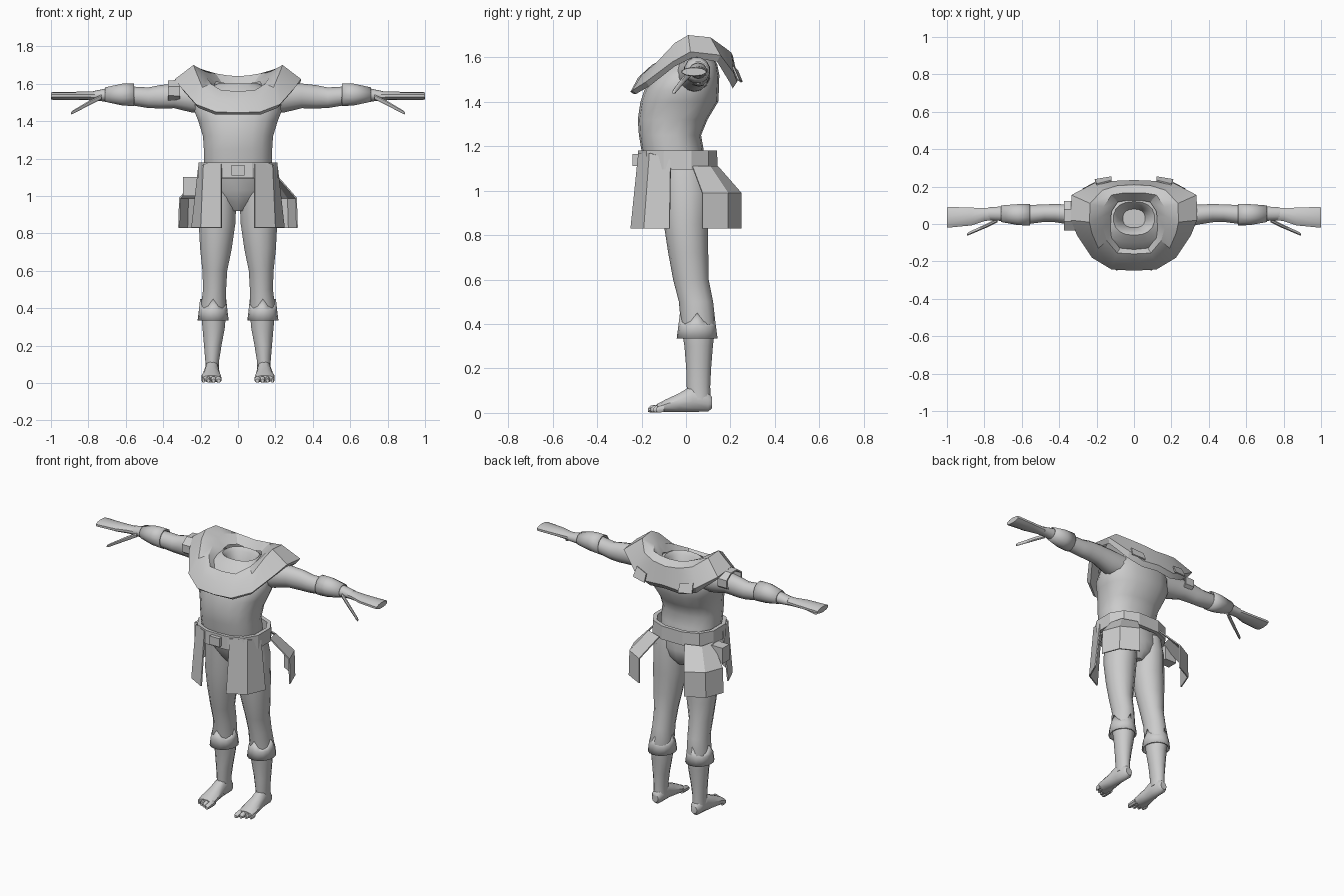
import bpy, bmesh, math
from mathutils import Vector

mat = bpy.data.materials.new("plain_grey")
mat.diffuse_color = (0.6, 0.6, 0.6, 1)


def finish(name, bm, mirror=False, thick=0, smooth=40):
    bmesh.ops.recalc_face_normals(bm, faces=bm.faces)
    me = bpy.data.meshes.new(name)
    bm.to_mesh(me)
    bm.free()
    ob = bpy.data.objects.new(name, me)
    bpy.context.collection.objects.link(ob)
    me.materials.append(mat)
    if thick:
        m = ob.modifiers.new("thickness", 'SOLIDIFY')
        m.thickness, m.offset = thick, -1
    if mirror:
        m = ob.modifiers.new("mirror", 'MIRROR')
        m.use_clip = False
        m.use_mirror_merge = mirror == 'merge'
        m.merge_threshold = 0.002
    if smooth:
        bpy.ops.object.select_all(action='DESELECT')
        ob.select_set(True)
        bpy.context.view_layer.objects.active = ob
        bpy.ops.object.shade_smooth_by_angle(angle=math.radians(smooth))
    return ob


def grid(bm, rows, closed):
    vs = [[bm.verts.new(p) for p in r] for r in rows]
    n = len(vs[0])
    for a, b in zip(vs, vs[1:]):
        for i in range(n if closed else n - 1):
            j = (i + 1) % n
            bm.faces.new((a[i], a[j], b[j], b[i]))
    return vs


def tube(name, axis, rows, n=14, caps=True, power=1.0, **kw):
    """Loft of rounded sections; each row is position, two centres, two radii."""
    bm, pts = bmesh.new(), []
    for t, c1, c2, r1, r2 in rows:
        ring = []
        for i in range(n):
            a = 2 * math.pi * (i + 0.5) / n
            c, s = math.cos(a), math.sin(a)
            u = c1 + r1 * math.copysign(abs(c) ** power, c)
            v = c2 + r2 * math.copysign(abs(s) ** power, s)
            ring.append({'x': (t, u, v), 'y': (u, t, v), 'z': (u, v, t)}[axis])
        pts.append(ring)
    vs = grid(bm, pts, True)
    if caps:
        bm.faces.new(vs[0])
        bm.faces.new(vs[-1])
    return finish(name, bm, **kw)


def sheet(name, rows, **kw):
    bm = bmesh.new()
    grid(bm, rows, False)
    return finish(name, bm, **kw)


def box(name, lo, hi):
    bm = bmesh.new()
    bmesh.ops.create_cube(bm, size=1)
    lo, hi = Vector(lo), Vector(hi)
    for v in bm.verts:
        v.co = (lo + hi) / 2 + v.co * (hi - lo)
    return finish(name, bm, smooth=0)


# Torso, ending in a hollow neck
tube("torso", 'z', [
    (1.10, 0, -.05, .18, .14), (1.18, 0, -.06, .185, .14), (1.25, 0, -.072, .185, .14),
    (1.32, 0, -.06, .19, .157), (1.40, 0, -.03, .215, .175), (1.45, 0, -.02, .235, .168),
    (1.52, 0, 0, .23, .15), (1.57, 0, .02, .17, .12), (1.60, 0, .03, .11, .09),
    (1.58, 0, .03, .09, .07), (1.50, 0, .03, .06, .05)], n=18, power=.85)
tube("pelvis", 'z', [
    (1.13, 0, -.03, .175, .13), (1.03, 0, -.01, .175, .12),
    (.97, 0, 0, .11, .10), (.92, 0, 0, .05, .06)])

# Belt, buckle and pouch
tube("belt", 'z', [(1.095, 0, -.038, .22, .185), (1.18, 0, -.038, .218, .183)],
     n=12, caps=False, power=.8, thick=.025, smooth=0)
box("buckle", (-.035, -.24, 1.11), (.035, -.20, 1.165))
box("pouch", (-.295, -.02, 1.0), (-.21, .05, 1.10))

# Hanging skirt panels, two in front and two behind
sheet("front_panel", [
    [(.09, -.215, 1.17), (.185, -.165, 1.17), (.215, -.07, 1.14)],
    [(.09, -.25, .83), (.20, -.19, .83), (.25, -.075, .83)]],
    mirror=True, thick=.008, smooth=0)
sheet("back_panel", [
    [(.21, .03, 1.11), (.19, .11, 1.11), (.09, .145, 1.11)],
    [(.315, .075, .99), (.27, .19, .99), (.16, .25, .99)],
    [(.32, .075, .83), (.275, .19, .83), (.16, .25, .83)]],
    mirror=True, thick=.008, smooth=0)

# Legs with feet and toes
tube("leg", 'z', [
    (1.10, .10, -.01, .085, .11), (1.0, .105, 0, .10, .11), (.85, .112, 0, .10, .10),
    (.72, .118, .01, .087, .09), (.60, .124, .022, .068, .08), (.50, .125, .045, .063, .077),
    (.40, .132, .055, .070, .078), (.30, .130, .057, .062, .064), (.20, .135, .057, .048, .056),
    (.12, .138, .056, .038, .053), (.06, .138, .06, .038, .05)], mirror=True)
tube("foot", 'y', [
    (.118, .138, .045, .022, .025), (.10, .138, .05, .034, .045), (.03, .14, .065, .038, .063),
    (-.03, .142, .046, .045, .044), (-.09, .143, .032, .054, .030),
    (-.13, .142, .022, .052, .019)], n=12, mirror=True)
for i in range(4):
    x, tip = .104 + .027 * i, -.172 + .012 * i
    r = .017 - .002 * i
    tube("toe_%d" % (i + 1), 'y', [
        (-.10, x, .022, r, .02), (tip + .015, x, .018, r, .017), (tip, x, .012, r * .6, .009)],
        n=8, mirror=True)

# Torn trouser cuffs with a ragged upper edge
bm, rows = bmesh.new(), []
for k in range(3):
    ring = []
    for i in range(16):
        a = 2 * math.pi * i / 16
        s = (1.0, .92, .84)[k]
        z = (.335, .39, .40 + (.05 if i % 4 == 0 else .012 * (i % 2)))[k]
        ring.append((.133 + .083 * s * math.cos(a), .05 + .092 * s * math.sin(a), z))
    rows.append(ring)
grid(bm, rows, True)
finish("trouser_cuff", bm, mirror=True, thick=.01)

# Arms, forearm wraps, flat hands and thumbs
tube("arm", 'x', [
    (.14, .03, 1.52, .08, .08), (.25, .04, 1.525, .068, .078), (.34, .05, 1.535, .055, .066),
    (.42, .058, 1.53, .050, .062), (.48, .058, 1.525, .048, .055), (.57, .05, 1.535, .052, .05),
    (.70, .055, 1.54, .04, .036), (.78, .055, 1.535, .035, .024)], mirror=True)
tube("forearm_wrap", 'x', [
    (.555, .05, 1.54, .060, .062), (.62, .05, 1.542, .058, .060), (.71, .055, 1.542, .046, .040)],
    n=12, caps=False, mirror=True, thick=.008)
tube("hand", 'x', [
    (.74, .055, 1.535, .034, .026), (.80, .05, 1.535, .036, .023), (.87, .04, 1.535, .05, .022),
    (.99, .036, 1.535, .058, .021), (1.0, .036, 1.535, .056, .018)], n=10, mirror=True)
tube("thumb", 'x', [
    (.73, .02, 1.53, .012, .014), (.79, -.01, 1.50, .011, .014), (.885, -.052, 1.447, .009, .010),
    (.892, -.056, 1.443, .006, .007)], n=8, mirror=True)
tube("armlet", 'x', [(-.31, .045, 1.56, .085, .065), (-.375, .045, 1.56, .085, .062)],
     n=8, caps=False, thick=.01, smooth=0)

# Wide shoulder mantle: outer rim, ridge, neck opening, inner collar
under = [(0, -.235, 1.435), (.12, -.225, 1.435), (.21, -.165, 1.47), (.29, -.05, 1.56),
         (.32, .03, 1.60), (.315, .14, 1.58), (.21, .195, 1.49), (.11, .21, 1.46), (0, .215, 1.47)]
outer = [(0, -.25, 1.445), (.12, -.243, 1.45), (.225, -.18, 1.49), (.305, -.06, 1.58),
         (.337, .02, 1.625), (.335, .155, 1.61), (.22, .215, 1.53), (.12, .23, 1.49), (0, .235, 1.50)]
ridge = [(0, -.215, 1.51), (.11, -.20, 1.52), (.19, -.13, 1.58), (.225, -.05, 1.665),
         (.238, .01, 1.70), (.235, .11, 1.69), (.17, .18, 1.64), (.09, .205, 1.62), (0, .21, 1.61)]
inner = [(0, -.16, 1.56), (.09, -.155, 1.565), (.145, -.09, 1.60), (.165, -.02, 1.63),
         (.172, .04, 1.65), (.165, .09, 1.66), (.12, .155, 1.655), (.06, .165, 1.645), (0, .165, 1.64)]
collar = [(x * .72, .01 + (y - .01) * .74, z - .05) for x, y, z in inner]
sheet("mantle", [under, outer, ridge, inner, collar], mirror='merge', smooth=25)
# Underside lining of the mantle
lining = [(x * .93, y * .95, z - .03) for x, y, z in ridge]
sheet("mantle_lining", [under, lining], mirror='merge', smooth=25)
# Small cloth flaps behind the shoulders
sheet("back_flap", [[(.12, .235, 1.54), (.20, .215, 1.56)], [(.12, .255, 1.49), (.21, .24, 1.50)]],
      mirror=True, thick=.008, smooth=0)
